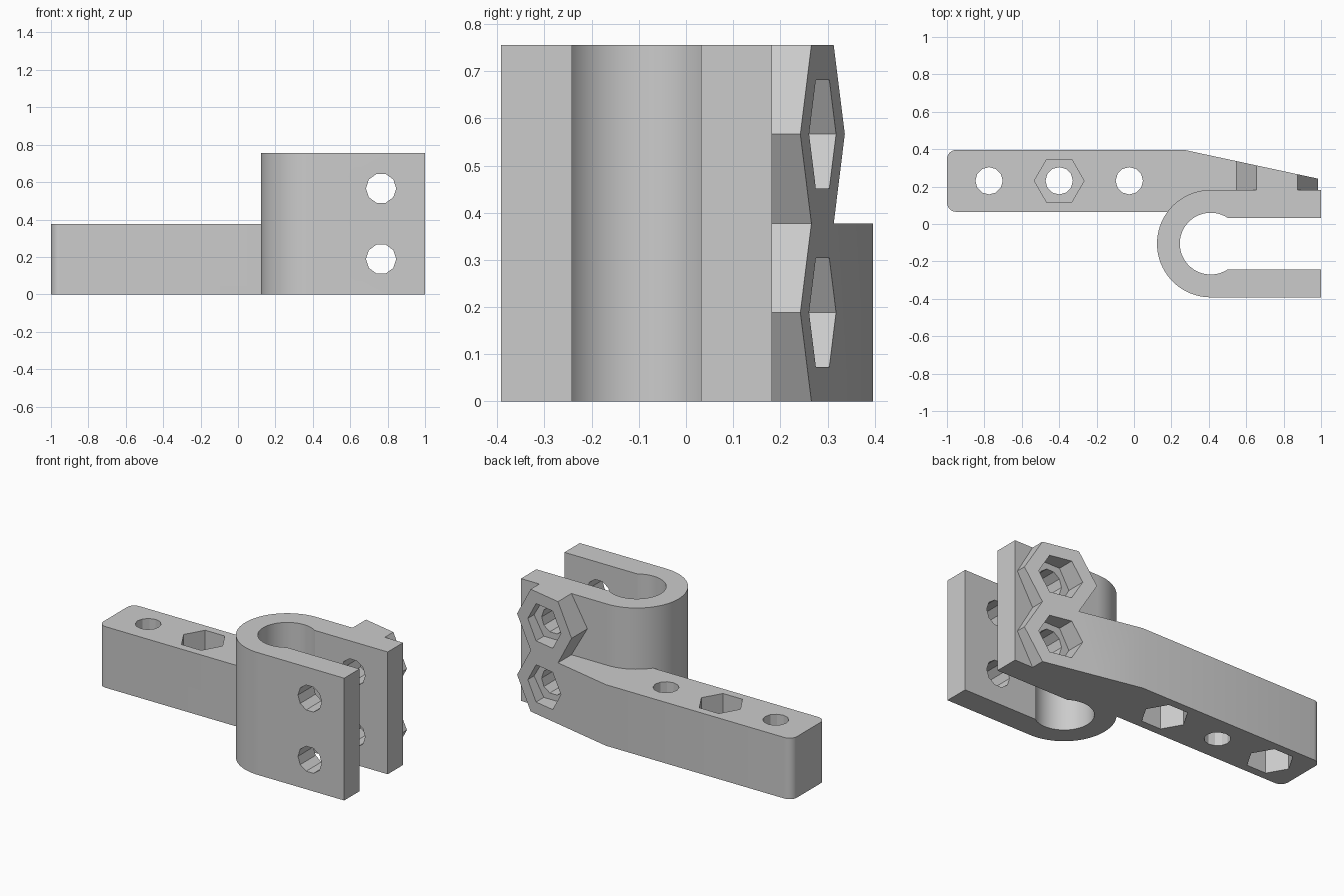
import bpy, bmesh, math
from math import cos, sin, pi, radians

cube = bpy.data.objects.get("Cube")
if cube:
    bpy.data.objects.remove(cube, do_unlink=True)

grey = bpy.data.materials.new("plain grey")
grey.use_nodes = True
colour = (0.6, 0.6, 0.6, 1)
grey.diffuse_color = colour
grey.node_tree.nodes["Principled BSDF"].inputs["Base Color"].default_value = colour


def prism(name, points, low, high, axis="Z"):
    """Extrude a flat outline along Z (points are x, y) or along Y (points are x, z)."""
    place = (lambda a, b, h: (a, b, h)) if axis == "Z" else (lambda a, b, h: (a, h, b))
    bm = bmesh.new()
    bottom = [bm.verts.new(place(a, b, low)) for a, b in points]
    top = [bm.verts.new(place(a, b, high)) for a, b in points]
    bm.faces.new(bottom[::-1])
    bm.faces.new(top)
    for i in range(len(points)):
        j = (i + 1) % len(points)
        bm.faces.new((bottom[i], bottom[j], top[j], top[i]))
    bmesh.ops.recalc_face_normals(bm, faces=bm.faces)
    mesh = bpy.data.meshes.new(name)
    bm.to_mesh(mesh)
    bm.free()
    mesh.materials.append(grey)
    obj = bpy.data.objects.new(name, mesh)
    bpy.context.collection.objects.link(obj)
    return obj


def arc(cx, cy, r, start, end, steps):
    angles = [radians(start + (end - start) * i / steps) for i in range(steps + 1)]
    return [(cx + r * cos(t), cy + r * sin(t)) for t in angles]


def polygon(cx, cy, r, sides):
    return arc(cx, cy, r, 0, 360, sides)[:-1]


def combine(target, tool, operation):
    """Apply a boolean and discard the tool."""
    mod = target.modifiers.new(operation, "BOOLEAN")
    mod.operation, mod.object, mod.solver = operation, tool, "EXACT"
    bpy.context.view_layer.objects.active = target
    bpy.ops.object.modifier_apply(modifier=mod.name)
    bpy.data.objects.remove(tool, do_unlink=True)


ARM_H, FULL_H = 0.377, 0.755
BOLT_X, BOLT_Z = 0.765, (0.1885, 0.5665)
ARM_Y = 0.231
NUT_R = 0.133

# Tapered arm: plan outline limited by a side outline with two stacked hex bosses
plan = (arc(-0.95, 0.115, 0.05, 180, 270, 8)
        + [(0.35, 0.065), (0.45, 0.1), (1, 0.1), (1, 0.239), (0.27, 0.396)]
        + arc(-0.95, 0.346, 0.05, 90, 180, 8))
bracket = prism("clamp_bracket", plan, 0, FULL_H)
side = [(-1.1, 0), (0.875, 0), (0.984, BOLT_Z[0]), (0.875, ARM_H), (0.984, BOLT_Z[1]),
        (0.875, FULL_H), (0.655, FULL_H), (0.546, BOLT_Z[1]), (0.655, ARM_H), (-1.1, ARM_H)]
combine(bracket, prism("side_outline", side, -0.5, 0.5, "Y"), "INTERSECT")

# Open round clamp with two straight jaws
cx, cy = 0.41, -0.105
mouth = math.degrees(math.asin(0.137 / 0.165))
clamp = ([(1, cy + 0.287)] + arc(cx, cy, 0.287, 90, 270, 48) + [(1, cy - 0.287), (1, cy - 0.137)]
         + arc(cx, cy, 0.165, 360 - mouth, mouth, 56) + [(1, cy + 0.137)])
combine(bracket, prism("clamp", clamp, 0, FULL_H), "UNION")

# Clamp bolt holes and their nut pockets
for z in BOLT_Z:
    combine(bracket, prism("bolt_hole", polygon(BOLT_X, z, 0.081, 10), -0.6, 0.6, "Y"), "DIFFERENCE")
    combine(bracket, prism("nut_pocket", polygon(BOLT_X, z, NUT_R, 6), 0.2, 0.6, "Y"), "DIFFERENCE")

# Arm holes: nut pockets alternate between the underside and the top
for x, low, high in ((-0.775, -0.1, 0.15), (-0.4, ARM_H - 0.15, 0.5), (-0.025, -0.1, 0.15)):
    combine(bracket, prism("arm_hole", polygon(x, ARM_Y, 0.073, 12), -0.2, 0.6), "DIFFERENCE")
    combine(bracket, prism("arm_nut_pocket", polygon(x, ARM_Y, NUT_R, 6), low, high), "DIFFERENCE")

bpy.ops.object.select_all(action="DESELECT")
bracket.select_set(True)
bpy.context.view_layer.objects.active = bracket
bpy.ops.object.shade_smooth_by_angle(angle=radians(25))
